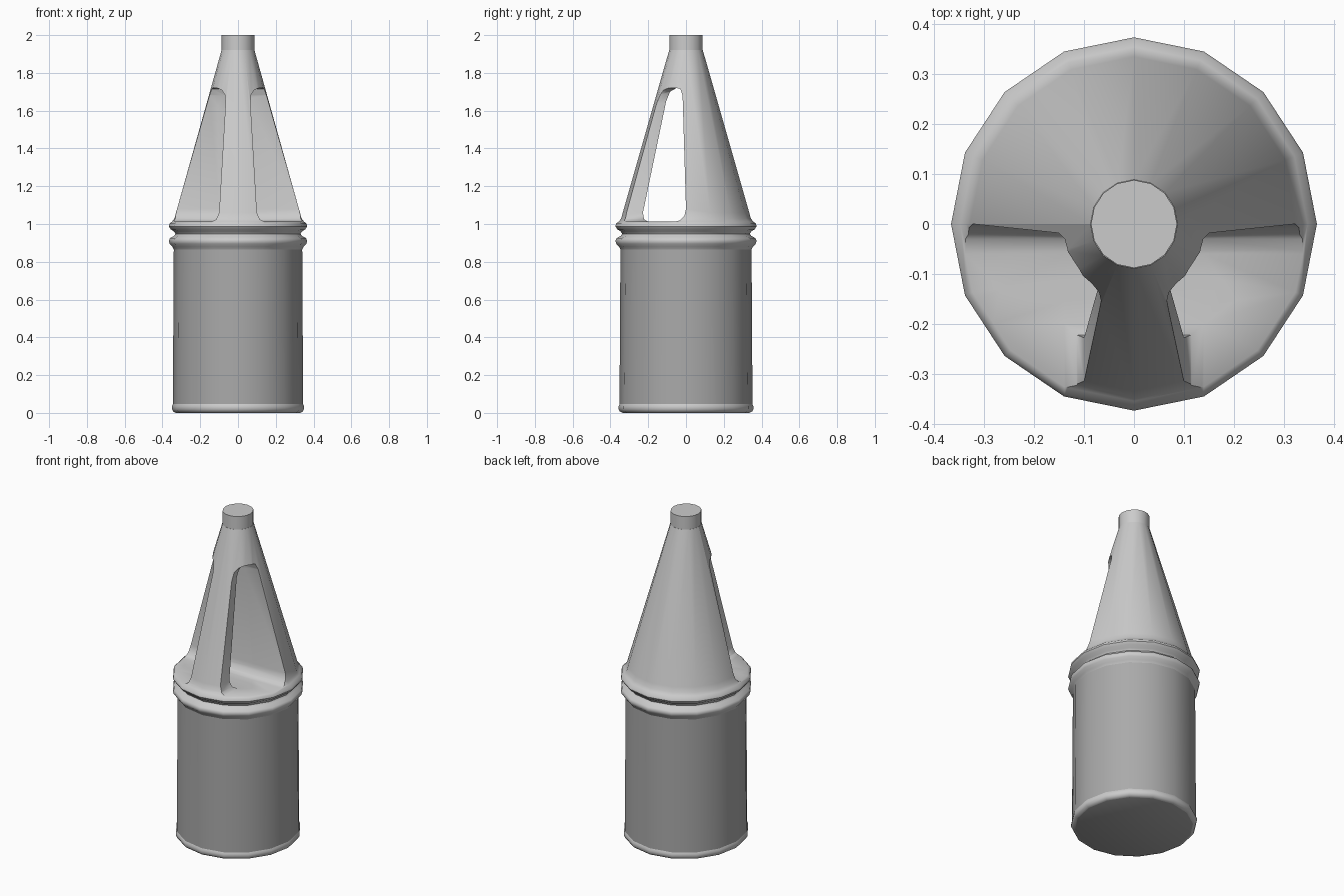
import bpy
import bmesh
import math

cube = bpy.data.objects.get("Cube")
if cube:
    bpy.data.objects.remove(cube, do_unlink=True)

SIDES = 16
SQUASH = 0.98  # the round parts are a touch narrower in x


def material(name, value):
    m = bpy.data.materials.new(name)
    m.use_nodes = True
    colour = (value, value, value, 1)
    m.diffuse_color = colour
    m.node_tree.nodes["Principled BSDF"].inputs["Base Color"].default_value = colour
    return m


light = material("light grey", 0.6)
dark = material("dark grey", 0.4)


def finish(bm, name, mat):
    bmesh.ops.recalc_face_normals(bm, faces=bm.faces[:])
    mesh = bpy.data.meshes.new(name)
    bm.to_mesh(mesh)
    bm.free()
    obj = bpy.data.objects.new(name, mesh)
    bpy.context.collection.objects.link(obj)
    mesh.materials.append(mat)
    return obj


def lathe(name, profile, mat):
    """Closed solid turned about z from (radius, height) points."""
    bm = bmesh.new()
    rings = []
    for r, z in profile:
        angles = [2 * math.pi * i / SIDES for i in range(SIDES)]
        rings.append([bm.verts.new((r * SQUASH * math.cos(a), r * math.sin(a), z))
                      for a in angles])
    for low, high in zip(rings, rings[1:]):
        for i in range(SIDES):
            j = (i + 1) % SIDES
            bm.faces.new((low[i], low[j], high[j], high[i]))
    bm.faces.new(rings[0])
    bm.faces.new(rings[-1])
    return finish(bm, name, mat)


def prism(name, points, start, end):
    """Solid swept between two 3D placements of a 2D outline."""
    bm = bmesh.new()
    a = [bm.verts.new(start(u, v)) for u, v in points]
    b = [bm.verts.new(end(u, v)) for u, v in points]
    bm.faces.new(a)
    bm.faces.new(b)
    for i in range(len(a)):
        j = (i + 1) % len(a)
        bm.faces.new((a[i], a[j], b[j], b[i]))
    obj = finish(bm, name, light)
    obj.hide_render = True
    return obj


def boolean(obj, cutter, operation):
    mod = obj.modifiers.new("cut", "BOOLEAN")
    mod.operation = operation
    mod.solver = "EXACT"
    mod.object = cutter
    bpy.context.view_layer.objects.active = obj
    bpy.ops.object.modifier_apply(modifier=mod.name)
    bpy.data.objects.remove(cutter, do_unlink=True)


def smooth(obj, degrees):
    bpy.ops.object.select_all(action="DESELECT")
    obj.select_set(True)
    bpy.context.view_layer.objects.active = obj
    bpy.ops.object.shade_smooth_by_angle(angle=math.radians(degrees))


# Base bead, with a dark underside
base = lathe("base_bead", [(0.335, 0), (0.35, 0.007), (0.357, 0.02),
                           (0.357, 0.035), (0.352, 0.046)], light)
base.data.materials.append(dark)
for face in base.data.polygons:
    if face.normal.z < -0.95:
        face.material_index = 1

# Main body
body = lathe("body", [(0.352, 0.045), (0.347, 0.87)], dark)

# Collar with two rounded rings, running up into the cone
cone = lathe("collar_and_cone", [
    (0.347, 0.866), (0.355, 0.88), (0.369, 0.895), (0.374, 0.91),
    (0.368, 0.925), (0.345, 0.937), (0.338, 0.948), (0.345, 0.96),
    (0.364, 0.972), (0.374, 0.988), (0.37, 1.002), (0.355, 1.014),
    (0.343, 1.03), (0.335, 1.06), (0.089, 1.92)], light)

# Neck
neck = lathe("neck", [(0.088, 1.915), (0.088, 2.0)], light)

# Window outlines: rear wall seen from the side, then the full passage
rear_wall = [(-0.03, 1.715), (-0.018, 1.68), (0, 1.08), (-0.008, 1.045),
             (-0.03, 1.02), (-0.06, 1.012)]
passage = [(-0.2, 1.012), (-0.222, 1.025), (-0.228, 1.06), (-0.105, 1.65),
           (-0.085, 1.7), (-0.05, 1.72)] + rear_wall
recess = [(-0.6, 1.012), (-0.6, 1.72), (-0.05, 1.72)] + rear_wall
# Side of the front strut, seen from the front
strut_side = [(0.5, 1.0), (0.5, 1.8), (0.5, 1.72), (0.11, 1.72), (0.085, 1.708),
              (0.07, 1.685), (0.066, 1.64), (0.1, 1.06), (0.115, 1.025),
              (0.14, 1.012), (0.5, 1.012)]
strut_side = strut_side[2:]


def along_x(x):
    return lambda y, z: (x, y, z)


def along_y(y, side):
    return lambda x, z: (side * x, y, z)


# Cut the passage behind the strut and the recess on each side of it
boolean(cone, prism("passage_cutter", passage, along_x(-0.6), along_x(0.6)),
        "DIFFERENCE")
for side in (-1, 1):
    cutter = prism("recess_cutter", strut_side, along_y(-0.7, side),
                   along_y(0.1, side))
    limit = prism("recess_limit", recess, along_x(-0.7), along_x(0.7))
    boolean(cutter, limit, "INTERSECT")
    boolean(cone, cutter, "DIFFERENCE")

for part in (base, body, cone, neck):
    smooth(part, 42)
